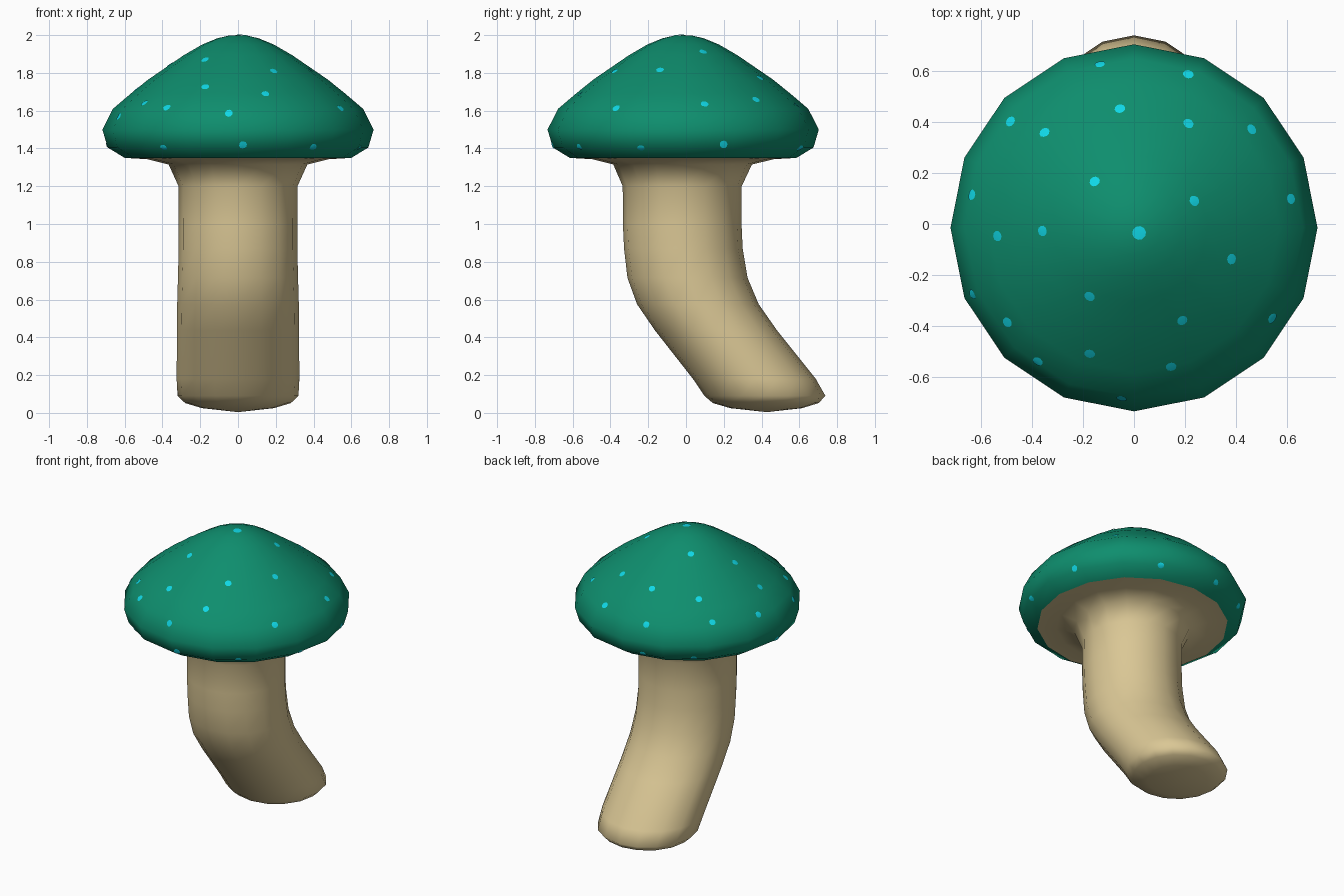
import bpy, bmesh, math
from mathutils import Vector
from mathutils.bvhtree import BVHTree

if "Cube" in bpy.data.objects:
    bpy.data.objects.remove(bpy.data.objects["Cube"])

SIDES = 16
CAP_Y = -0.015


def material(name, rgb):
    m = bpy.data.materials.new(name)
    m.diffuse_color = (*rgb, 1)
    m.use_nodes = True
    m.node_tree.nodes["Principled BSDF"].inputs["Base Color"].default_value = m.diffuse_color
    return m


green = material("cap green", (0.0044, 0.27, 0.155))
cream = material("stem cream", (0.70, 0.57, 0.30))
cyan = material("spot cyan", (0.005, 0.68, 0.79))


def finish(bm, name, mat):
    me = bpy.data.meshes.new(name)
    bm.to_mesh(me)
    ob = bpy.data.objects.new(name, me)
    bpy.context.collection.objects.link(ob)
    me.materials.append(mat)
    for p in me.polygons:
        p.use_smooth = True
    return ob


def loft(rings, start=None, end=None):
    """Skin horizontal rings (z, centre y, radius), bottom to top, with optional pole points."""
    bm = bmesh.new()
    loops = [[bm.verts.new((r * math.cos(2 * math.pi * i / SIDES),
                            y + r * math.sin(2 * math.pi * i / SIDES), z))
              for i in range(SIDES)] for z, y, r in rings]
    for a, b in zip(loops, loops[1:]):
        for i in range(SIDES):
            j = (i + 1) % SIDES
            bm.faces.new((a[i], a[j], b[j], b[i]))
    for pole, loop, flip in ((start, loops[0], True), (end, loops[-1], False)):
        if pole:
            v = bm.verts.new(pole)
            for i in range(SIDES):
                p, q = loop[i], loop[(i + 1) % SIDES]
                bm.faces.new((q, p, v) if flip else (p, q, v))
    return bm


# Cap: domed shell with a rounded rim
cap_profile = [(1.35, 0.60), (1.405, 0.69), (1.50, 0.718), (1.61, 0.662), (1.69, 0.568),
               (1.765, 0.475), (1.83, 0.38), (1.893, 0.288), (1.95, 0.19),
               (1.983, 0.11), (1.997, 0.05)]
cap_bm = loft([(z, CAP_Y, r) for z, r in cap_profile], end=(0, CAP_Y, 2.0))
cap_bm.normal_update()
surface = BVHTree.FromBMesh(cap_bm)
finish(cap_bm, "cap", green)

# Stem: bent stalk flaring out into the underside of the cap
stem = [(0.025, 0.425, 0.19), (0.052, 0.422, 0.28), (0.09, 0.418, 0.32), (0.18, 0.362, 0.325),
        (0.435, 0.16, 0.323), (0.575, 0.063, 0.322), (0.715, 0.008, 0.318),
        (0.87, -0.014, 0.314), (1.0, -0.02, 0.314), (1.2, -0.02, 0.315),
        (1.315, -0.018, 0.367), (1.343, CAP_Y, 0.48), (1.35, CAP_Y, 0.60)]
finish(loft(stem, start=(0, 0.428, 0.004)), "stem", cream)

# Spots: thin discs draped over the cap, upper ones given from above, rim ones all round
upper = [(-.133, .624), (.212, .584), (-.055, .45), (.212, .392), (.459, .369), (-.482, .40),
         (-.349, .357), (-.153, .165), (.235, .09), (.612, .098), (-.635, .114), (-.533, -.047),
         (-.357, -.027), (.38, -.137), (-.173, -.282), (.188, -.376), (-.494, -.384),
         (-.631, -.275), (-.376, -.537), (-.173, -.506), (.145, -.557), (.541, -.369)]
rim = [(.025, -.70, 1.42), (-.40, -.575, 1.39), (.405, -.575, 1.39), (.65, -.24, 1.39),
       (.66, .20, 1.42), (.29, .61, 1.39), (-.13, .675, 1.40), (-.43, .53, 1.40),
       (-.69, -.01, 1.41), (-.05, -.69, 1.59)]
spots = [(*surface.ray_cast(Vector((x, y, 3)), Vector((0, 0, -1)))[:2], 0.021) for x, y in upper]
spots += [(*surface.find_nearest(Vector(p))[:2], 0.021) for p in rim]
spots.append((*surface.ray_cast(Vector((.02, -.035, 3)), Vector((0, 0, -1)))[:2], 0.027))

bm = bmesh.new()
for centre, normal, radius in spots:
    u = normal.orthogonal().normalized()
    w = normal.cross(u)
    hub = bm.verts.new(centre + normal * 0.004)
    edge = []
    for i in range(10):
        a = 2 * math.pi * i / 10
        co, n = surface.find_nearest(centre + (u * math.cos(a) + w * math.sin(a)) * radius)[:2]
        edge.append(bm.verts.new(co + n * 0.003))
    for i in range(10):
        bm.faces.new((edge[i], edge[(i + 1) % 10], hub))
finish(bm, "cap_spots", cyan)
